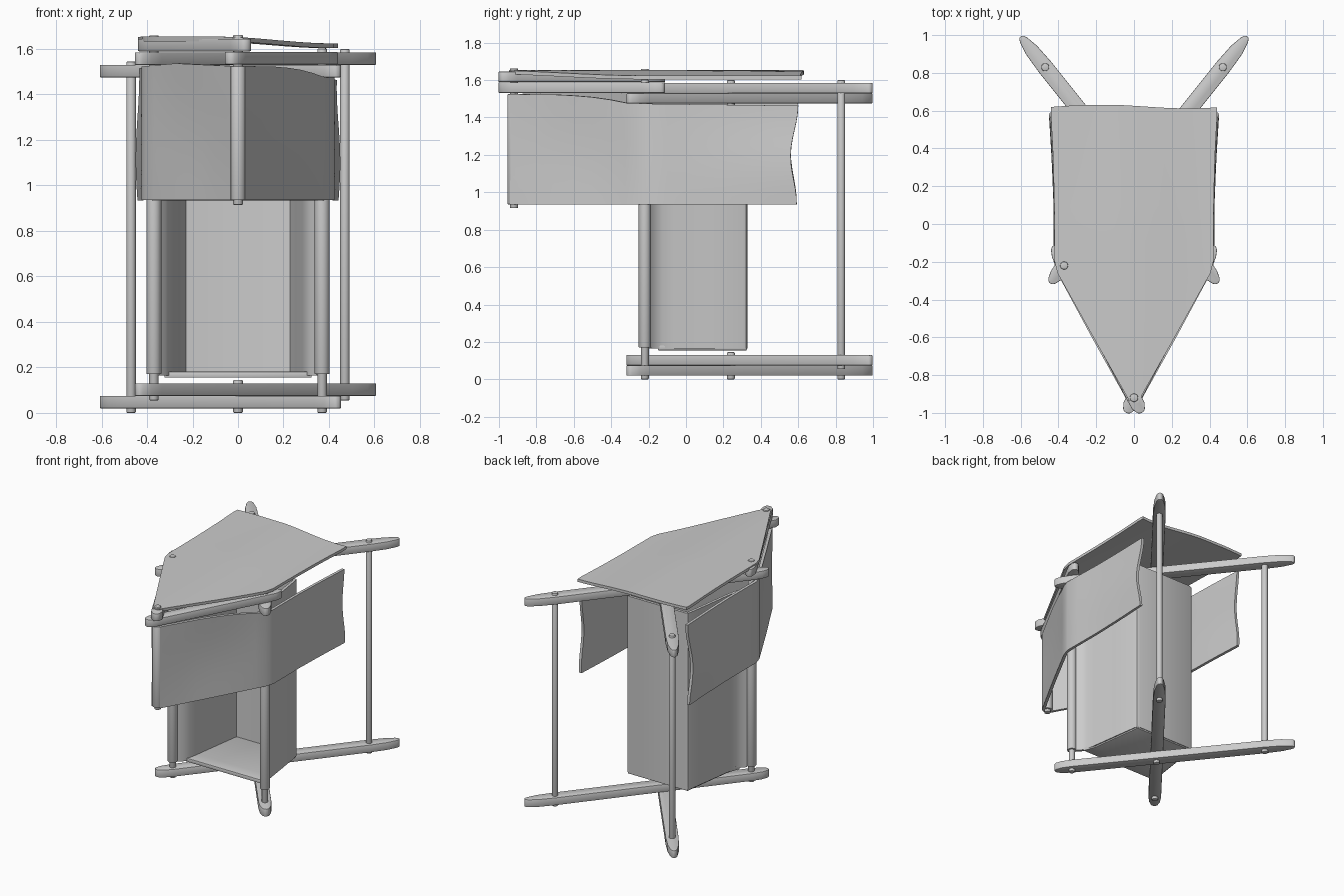
import bpy, bmesh, math
from mathutils import Vector

if "Cube" in bpy.data.objects:
    bpy.data.objects.remove(bpy.data.objects["Cube"])


def finish(name, bm):
    bmesh.ops.recalc_face_normals(bm, faces=bm.faces)
    me = bpy.data.meshes.new(name)
    bm.to_mesh(me)
    bm.free()
    ob = bpy.data.objects.new(name, me)
    bpy.context.collection.objects.link(ob)
    bpy.ops.object.select_all(action='DESELECT')
    bpy.context.view_layer.objects.active = ob
    ob.select_set(True)
    return ob


def smooth():
    bpy.ops.object.shade_smooth_by_angle(angle=math.radians(35))


def rod(name, x, y, z0, z1, r):
    bm = bmesh.new()
    bmesh.ops.create_cone(bm, cap_ends=True, segments=24, radius1=r, radius2=r, depth=z1 - z0)
    bmesh.ops.translate(bm, verts=bm.verts, vec=(x, y, (z0 + z1) / 2))
    ob = finish(name, bm)
    m = ob.modifiers.new("edge", 'BEVEL')
    m.width, m.segments, m.limit_method = 0.005, 2, 'ANGLE'
    bpy.ops.object.modifier_apply(modifier="edge")
    smooth()


def prism(name, outline, z0, z1):
    bm = bmesh.new()
    f = bm.faces.new([bm.verts.new((p[0], p[1], z0)) for p in outline])
    r = bmesh.ops.extrude_face_region(bm, geom=[f])
    vs = [g for g in r['geom'] if isinstance(g, bmesh.types.BMVert)]
    bmesh.ops.translate(bm, verts=vs, vec=(0, 0, z1 - z0))
    ob = finish(name, bm)
    m = ob.modifiers.new("edge", 'BEVEL')
    m.width, m.segments, m.limit_method = 0.004, 2, 'ANGLE'
    bpy.ops.object.modifier_apply(modifier="edge")
    smooth()


def bar(name, a, b, ext_a, ext_b, z0, z1, w=0.043):
    # flat bar through two pins, tapering to rounded tips
    a, b = Vector(a), Vector(b)
    d = (b - a).normalized()
    n = Vector((-d.y, d.x))

    def tip(p, e, s):
        # half outline points from the +n side round to the -n side
        half = [(0, w), (0.55 * e, 0.037), (0.88 * e, 0.023), (0.97 * e, 0.013)]
        up = [p + d * s * t + n * s * h for t, h in half]
        dn = [p + d * s * t - n * s * h for t, h in reversed(half)]
        return up + [p + d * s * e] + dn
    prism(name, tip(b, ext_b, 1) + tip(a, ext_a, -1), z0, z1)


def sheet(name, rows, thick, offset=0):
    bm = bmesh.new()
    g = [[bm.verts.new(p) for p in r] for r in rows]
    for r0, r1 in zip(g, g[1:]):
        for i in range(len(r0) - 1):
            bm.faces.new((r0[i], r0[i + 1], r1[i + 1], r1[i]))
    ob = finish(name, bm)
    m = ob.modifiers.new("cloth", 'SOLIDIFY')
    m.thickness, m.offset = thick, offset
    bpy.ops.object.modifier_apply(modifier="cloth")
    smooth()


def along(pts, t):
    # sample a list of (key, value) pairs
    for (k0, v0), (k1, v1) in zip(pts, pts[1:]):
        if t <= k1:
            return v0 + (v1 - v0) * (t - k0) / (k1 - k0)
    return pts[-1][1]


# crossing bars, rods, sleeves on each side
for s, side in ((-1, "left"), (1, "right")):
    left = s < 0
    rear, front, mast = (s * 0.47, 0.83), (s * 0.37, -0.22), (0, -0.92)
    zl = 0.02 if left else 0.075
    zu = 1.475 if left else 1.53
    opp = (-front[0], front[1])
    bar(side + "_lower_cross_bar", rear, opp, 0.21, 0.12, zl, zl + 0.055)
    bar(side + "_upper_cross_bar", rear, opp, 0.21, 0.12, zu, zu + 0.055)
    zf = 1.59 if left else 1.532
    bar(side + "_front_bar", front, mast, 0.12, 0.09, zf, zf + 0.055, 0.038)
    rod(side + "_rear_rod", *rear, zl - 0.02, zu + 0.07, 0.021)
    rod(side + "_front_rod", *front, 0.055 if left else 0.0, zf + 0.07, 0.021)
    rod(side + "_front_sleeve", *front, 0.17, 1.46, 0.033)
rod("mast_rod", 0, -0.92, 0.915, 1.662, 0.022)
rod("mast_sleeve", 0, -0.92, 0.935, 1.525, 0.035)
rod("lower_pivot_pin", 0, 0.24, 0.0, 0.145, 0.021)
rod("upper_pivot_pin", 0, 0.24, 1.46, 1.6, 0.021)

# side cloth panels wrapping from mast to rear
for s, side in ((-1, "left"), (1, "right")):
    path = [(-0.935, 0.025), (-0.6, 0.212), (-0.26, 0.395), (-0.2, 0.415), (0.1, 0.413),
            (0.35, 0.42), (0.6, 0.432)]
    if s > 0:
        tops = [(-0.94, 1.525), (-0.65, 1.522), (-0.45, 1.505), (-0.3, 1.475), (0.6, 1.463)]
    else:
        tops = [(-0.94, 1.525), (-0.5, 1.537), (-0.2, 1.522), (0.6, 1.515)]
    ys = [-0.935, -0.8, -0.7, -0.6, -0.5, -0.4, -0.32, -0.26, -0.23, -0.2, -0.1, 0, 0.1,
          0.2, 0.3, 0.4, 0.5, 0.6]
    rows = []
    for j in range(13):
        v = j / 12
        wave = -0.018 + 0.018 * math.cos(v * 2 * math.pi) - 0.008 * (1 - v)
        row = []
        for y in ys:
            k = max(0, (y + 0.2) / 0.8)
            x = along(path, y) + 0.008 * k * math.sin(v * 5)
            if y < -0.26:
                x -= 0.012 * math.sin(math.pi * (y + 0.935) / 0.675) * math.sin(math.pi * v)
            top = along(tops, y)
            row.append((s * x, y + wave * k * k, 0.935 + (top - 0.935) * v))
        rows.append(row)
    sheet(side + "_side_panel", rows, 0.02)

# hanging seat: curved wall slung between the front sleeves, plus floor
half = [(0.352, -0.195), (0.325, -0.17), (0.305, -0.13), (0.293, -0.07), (0.265, 0.13),
        (0.24, 0.30), (0.235, 0.315), (0.22, 0.32)]
wall = half + [(-x, y) for x, y in reversed(half)]
sheet("seat_wall", [[(x, y, z) for x, y in wall] for z in (0.165, 0.6, 1.0, 1.445)], 0.02)
floor = [(0.325, -0.15), (0.293, -0.06), (0.24, 0.325)]
prism("seat_floor", floor + [(-x, y) for x, y in reversed(floor)], 0.155, 0.182)

# canopy sheet, higher on the left than on the right
edge = [(-0.945, 0.022), (-0.92, 0.034), (-0.6, 0.215), (-0.26, 0.405), (-0.2, 0.42), (0.1, 0.422),
        (0.35, 0.428), (0.58, 0.44), (0.622, 0.438)]
rows = []
for y in [-0.945, -0.92, -0.85, -0.75, -0.65, -0.55, -0.45, -0.35, -0.26, -0.2, -0.1, 0, 0.1,
          0.2, 0.3, 0.4, 0.5, 0.58, 0.622]:
    row = []
    for i in range(17):
        u = i / 8 - 1
        x = u * along(edge, y)
        t = min(1, max(0, (x + 0.08) / 0.5))
        z = 1.654 - 0.03 * t * t * (3 - 2 * t)
        z -= 0.008 * max(0, y) * math.cos(u * 1.5)
        yy = y + (0.01 * math.cos(u * 3 + 1.2) if y > 0.5 else 0)
        row.append((x, min(yy, 0.63), z))
    rows.append(row)
sheet("canopy", rows, 0.02, -1)
